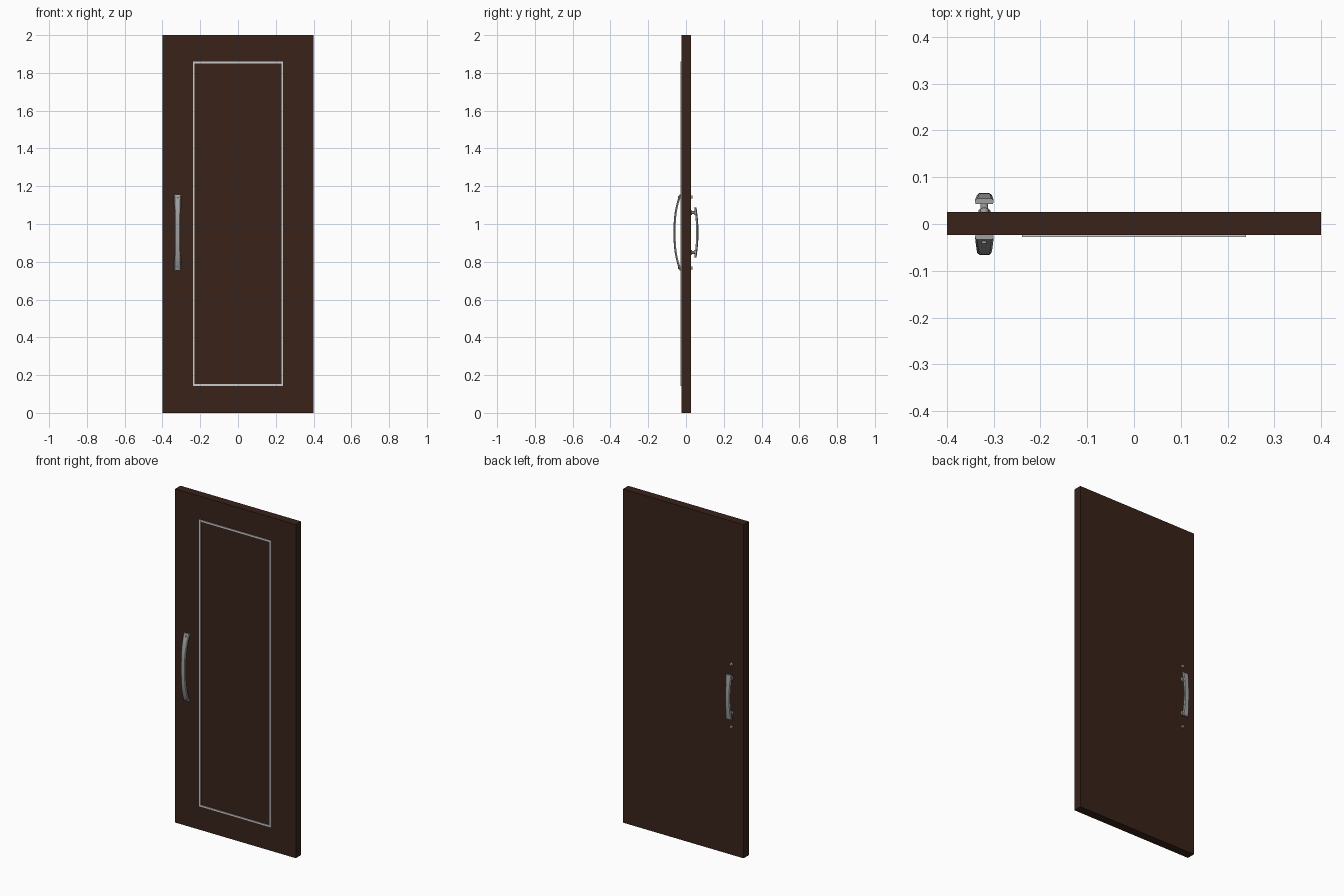
import bpy, bmesh, math
from mathutils import Matrix

if "Cube" in bpy.data.objects:
    bpy.data.objects.remove(bpy.data.objects["Cube"])

HX, HZ = -0.32, 0.955   # handle axis and mid height


def material(name, rgb):
    m = bpy.data.materials.new(name)
    m.diffuse_color = (*rgb, 1)
    m.use_nodes = True
    m.node_tree.nodes["Principled BSDF"].inputs["Base Color"].default_value = m.diffuse_color
    return m


WOOD = material("dark_wood", (0.04, 0.016, 0.01))
METAL = material("brushed_metal", (0.35, 0.35, 0.35))
TRIM = material("trim_silver", (0.55, 0.54, 0.53))


def finish(name, bm, mat, smooth=True):
    bmesh.ops.recalc_face_normals(bm, faces=bm.faces)
    me = bpy.data.meshes.new(name)
    bm.to_mesh(me)
    bm.free()
    me.materials.append(mat)
    ob = bpy.data.objects.new(name, me)
    bpy.context.collection.objects.link(ob)
    if smooth:
        bpy.context.view_layer.objects.active = ob
        ob.select_set(True)
        bpy.ops.object.shade_smooth_by_angle(angle=math.radians(35))
        ob.select_set(False)
    return ob


def add_box(bm, x0, x1, y0, y1, z0, z1):
    mat = Matrix.Translation(((x0 + x1) / 2, (y0 + y1) / 2, (z0 + z1) / 2))
    mat = mat @ Matrix.Diagonal((x1 - x0, y1 - y0, z1 - z0, 1))
    bmesh.ops.create_cube(bm, size=1, matrix=mat)


def lathe(name, z, profile, mat=METAL, n=20):
    """Turned part about a y-parallel axis; profile = (radius, y)."""
    bm = bmesh.new()
    rings = [[bm.verts.new((HX + r * math.cos(2 * math.pi * i / n), y,
                            z + r * math.sin(2 * math.pi * i / n)))
              for i in range(n)] for r, y in profile]
    for a, b in zip(rings, rings[1:]):
        for i in range(n):
            bm.faces.new((a[i], a[(i + 1) % n], b[(i + 1) % n], b[i]))
    bm.faces.new(rings[0])
    bm.faces.new(rings[-1])
    return finish(name, bm, mat)


def bar(name, half, section, n=24):
    """Bowed strap: section(t) gives inner y, outer y and half width at t in -1..1."""
    bm = bmesh.new()
    rings = []
    for k in range(n + 1):
        t = -1 + 2 * k / n
        yi, yo, w = section(t)
        c = (yo - yi) * 0.35          # softened outer corners
        e = abs(c) * 1.2
        pts = [(-w + e / 3, yi), (w - e / 3, yi), (w, yi + c), (w, yo - c),
               (w - e, yo), (-w + e, yo), (-w, yo - c), (-w, yi + c)]
        rings.append([bm.verts.new((HX + x, y, HZ + half * t)) for x, y in pts])
    for a, b in zip(rings, rings[1:]):
        for i in range(8):
            bm.faces.new((a[i], a[(i + 1) % 8], b[(i + 1) % 8], b[i]))
    bm.faces.new(rings[0])
    bm.faces.new(rings[-1])
    return finish(name, bm, METAL)


# door slab
bm = bmesh.new()
add_box(bm, -0.4, 0.4, -0.024, 0.026, 0, 2)
finish("door_panel", bm, WOOD, False)

# mitred inlay frame on the front
bm = bmesh.new()
loops = []
for hw, z0, z1 in ((0.239, 0.142, 1.861), (0.229, 0.152, 1.851)):
    for y in (-0.024, -0.028):
        loops.append([bm.verts.new((x, y, z)) for x, z in
                      ((-hw, z0), (hw, z0), (hw, z1), (-hw, z1))])
for a, b in ((0, 1), (1, 3), (3, 2), (2, 0)):
    for i in range(4):
        j = (i + 1) % 4
        bm.faces.new((loops[a][i], loops[a][j], loops[b][j], loops[b][i]))
finish("front_trim_frame", bm, TRIM, False)


# front pull handle: bowed strap whose ends land on the door
def front_section(t):
    bow = 1 - abs(t) ** 2.6
    yo = -0.033 - 0.033 * bow
    yi = min(-0.024, yo + 0.011) if abs(t) < 0.93 else -0.024
    return yi, yo, 0.015 + 0.005 * t * t


bar("front_handle", 0.202, front_section, 40)


# back grip, shorter and held on two posts
def back_section(t):
    yo = 0.066 - 0.011 * t * t
    return yo - 0.012, yo, 0.016 + 0.004 * t * t


bar("back_handle", 0.133, back_section)

for side, tag in ((1, "upper"), (-1, "lower")):
    z = HZ + side * 0.105
    lathe(f"back_post_{tag}", z, [(0.013, 0.025), (0.013, 0.029), (0.008, 0.033),
                                  (0.008, 0.043), (0.013, 0.048), (0.013, 0.052)])
    z = HZ + side * 0.188
    lathe(f"back_bolt_{tag}", z, [(0.009, 0.025), (0.009, 0.030),
                                  (0.007, 0.034), (0.003, 0.035)], n=16)
    lathe(f"front_screw_{tag}", z, [(0.006, -0.030), (0.006, -0.042),
                                    (0.004, -0.043)], n=12)
